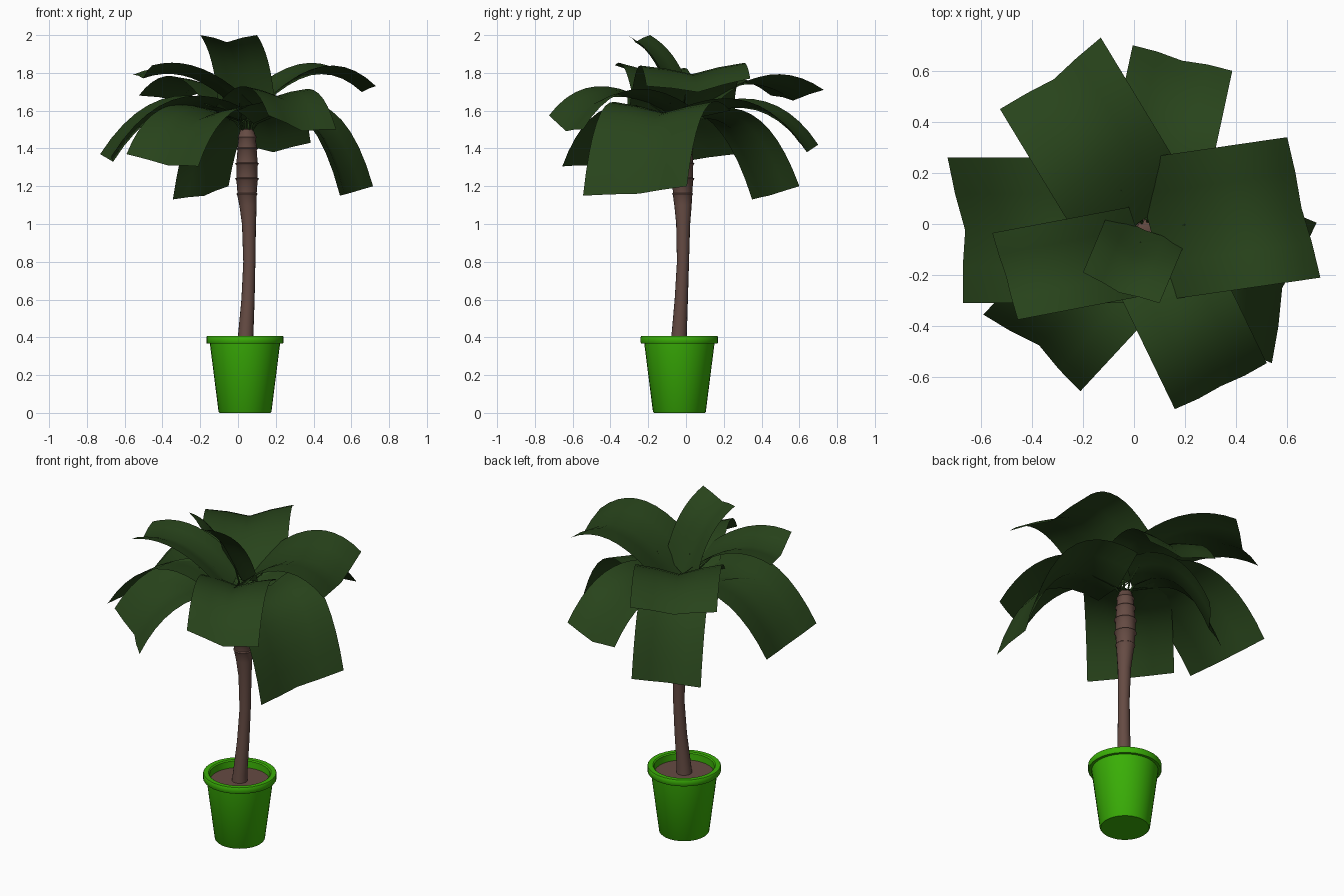
import bpy, bmesh, math
from mathutils import Vector as V

if "Cube" in bpy.data.objects:
    bpy.data.objects.remove(bpy.data.objects["Cube"])


def material(name, col):
    m = bpy.data.materials.new(name)
    m.diffuse_color = (*col, 1)
    m.use_nodes = True
    m.node_tree.nodes["Principled BSDF"].inputs["Base Color"].default_value = m.diffuse_color
    return m


GREEN = material("leaf green", (0.021, 0.057, 0.011))
POT = material("bright green", (0.042, 0.430, 0.002))
BROWN = material("bark brown", (0.130, 0.070, 0.056))


def finish(name, bm, mat, angle=40, recalc=True):
    if recalc:
        bmesh.ops.recalc_face_normals(bm, faces=bm.faces)
    me = bpy.data.meshes.new(name)
    bm.to_mesh(me)
    bm.free()
    me.materials.append(mat)
    ob = bpy.data.objects.new(name, me)
    bpy.context.collection.objects.link(ob)
    bpy.ops.object.select_all(action='DESELECT')
    ob.select_set(True)
    bpy.context.view_layer.objects.active = ob
    bpy.ops.object.shade_smooth_by_angle(angle=math.radians(angle))
    return ob


def rings(name, rows, mat, n=16):
    """Loft horizontal circles given as (x, y, z, radius), capped at both ends."""
    bm = bmesh.new()
    loops = []
    for x, y, z, r in rows:
        loops.append([bm.verts.new((x + r * math.cos(2 * math.pi * i / n),
                                    y + r * math.sin(2 * math.pi * i / n), z)) for i in range(n)])
    for a, b in zip(loops, loops[1:]):
        for i in range(n):
            j = (i + 1) % n
            bm.faces.new((a[i], a[j], b[j], b[i]))
    bm.faces.new(loops[0][::-1])
    bm.faces.new(loops[-1])
    return finish(name, bm, mat)


# Pot with thick rim, and soil disc
PX, PY = 0.037, -0.035
profile = [(0.135, 0), (0.14, 0.006), (0.186, 0.368), (0.202, 0.368), (0.205, 0.372), (0.205, 0.402),
           (0.202, 0.406), (0.175, 0.406), (0.168, 0.4), (0.165, 0.35)]
rings("pot", [(PX, PY, z, r) for r, z in profile], POT, 32)
rings("soil", [(PX, PY, 0.35, 0.164), (PX, PY, 0.36, 0.166)], BROWN, 32)

# Curved trunk, flaring into bark collars near the top
trunk = [(0.038, -0.038, 0.34, 0.046), (0.04, -0.037, 0.4, 0.041), (0.053, -0.025, 0.6, 0.035),
         (0.06, -0.016, 0.8, 0.032), (0.058, -0.015, 1.0, 0.037), (0.053, -0.016, 1.1, 0.046)]
for z, low, high in [(1.16, 0.051, 0.056), (1.24, 0.056, 0.064), (1.32, 0.056, 0.064),
                     (1.40, 0.051, 0.058), (1.46, 0.046, 0.051)]:
    trunk += [(0.048, -0.018, z - 0.01, low), (0.048, -0.018, z, high), (0.048, -0.018, z + 0.005, low)]
trunk += [(0.047, -0.018, 1.5, 0.034), (0.047, -0.018, 1.505, 0.02)]
rings("trunk", trunk, BROWN)

# Leaves: broad V-folded blades that arch out from the crown
UP = V((0, 0, 1))


def bez(a, b, c, t):
    return a * (1 - t) ** 2 + b * 2 * t * (1 - t) + c * t * t


def leaf(name, tip_l, tip_r, rc, zc, rb=0.04, zb=1.63, fold=0.25, centre=(0.045, -0.025), n=10):
    """Two tip corners, arch control radius and height, base radius and height.
    fold: 0 sinks the midrib straight down, 1 sinks it along the blade normal."""
    C = V((*centre, 0))
    tl, tr = V(tip_l), V(tip_r)
    out = (tl + tr) / 2 - C
    out.z = 0
    out.normalize()
    side = tr - tl
    side.z = 0
    w = side.length
    side.normalize()
    edges = []
    for s, tip in ((-1, tl), (1, tr)):
        base = C + out * rb + side * s * w / 2 + UP * zb
        ctrl = C + out * rc + side * s * w / 2 + UP * zc
        edges.append((base, ctrl, tip))
    bm = bmesh.new()
    cols, mids = [], []
    for i in range(n + 1):
        t = i / n
        l, r = (bez(*e, t) for e in edges)
        l2, r2 = (bez(*e, t + 0.01) for e in edges)
        tan = (l2 + r2 - l - r).normalized()
        nor = (UP * tan.dot(out) - out * tan.z).normalized()
        k = min(1, t * 2)
        depth = (0.065 * (1 - k) + 0.05 * k) * (0.6 + 0.8 * w)
        k *= fold
        mid = (l + r) / 2 - (UP * (1 - k) + nor * k).normalized() * depth
        bow = nor * 0.006
        mids.append(mid)
        cols.append([bm.verts.new(p) for p in (l, (l + mid) / 2 + bow, mid, (r + mid) / 2 + bow, r)])
    for a, b in zip(cols, cols[1:]):
        for j in range(4):
            bm.faces.new((a[j], b[j], b[j + 1], a[j + 1]))
    finish(name, bm, GREEN, 60, False)
    # thin stalk from trunk top into the midrib
    start = V((0.047, -0.018, 1.48)) + out * 0.018
    rings(name + "_stalk", [(*start, 0.006), (*(mids[0] + out * 0.02), 0.005), (*mids[2], 0.003)], GREEN, 6)


leaf("leaf_right_upper", (0.60, 0.34, 1.77), (0.73, -0.21, 1.73), 0.36, 1.99, 0.02)
leaf("leaf_back_left_upper", (-0.525, 0.45, 1.68), (-0.13, 0.73, 1.71), 0.38, 1.91, fold=1)
leaf("leaf_left_upper", (-0.455, -0.375, 1.84), (-0.555, -0.035, 1.79), 0.3, 1.91, 0.02,
     centre=(0.05, -0.10))
leaf("leaf_top", (0.10, -0.31, 2.0), (-0.20, -0.19, 2.0), 0.06, 1.9, 0.0, 1.64, 1)
leaf("leaf_back_middle", (-0.005, 0.70, 1.42), (0.385, 0.60, 1.43), 0.45, 1.78, zb=1.61)
leaf("leaf_left_middle", (-0.67, -0.31, 1.36), (-0.73, 0.26, 1.37), 0.45, 1.83, zb=1.61, fold=0.8)
leaf("leaf_front_left", (-0.21, -0.655, 1.305), (-0.59, -0.355, 1.37), 0.45, 1.72, zb=1.61, fold=0.9)
leaf("leaf_front_right", (0.52, -0.545, 1.50), (0.16, -0.725, 1.575), 0.44, 1.86, zb=1.62, fold=0)
leaf("leaf_right_lower", (0.715, 0.005, 1.20), (0.54, -0.545, 1.15), 0.45, 1.80, zb=1.60, fold=1)
leaf("leaf_back_lower", (-0.345, 0.35, 1.13), (-0.05, 0.60, 1.20), 0.36, 1.69, zb=1.60, fold=1)
